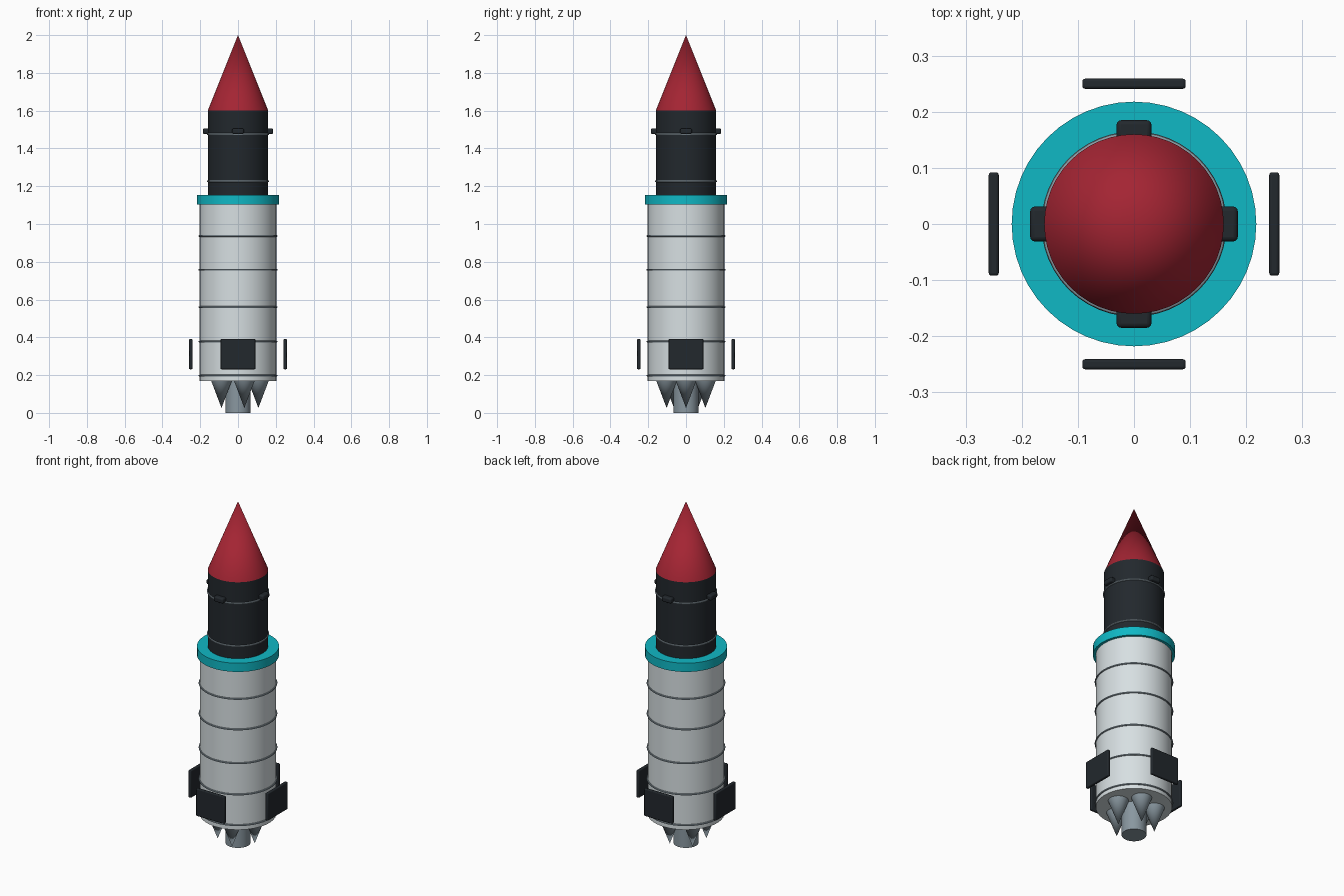
import bpy
from math import pi, radians, sin, cos

if "Cube" in bpy.data.objects:
    bpy.data.objects.remove(bpy.data.objects["Cube"])


def material(name, r, g, b):
    m = bpy.data.materials.new(name)
    m.diffuse_color = (r, g, b, 1)
    m.use_nodes = True
    m.node_tree.nodes["Principled BSDF"].inputs["Base Color"].default_value = m.diffuse_color
    return m


white = material("white_paint", 0.68, 0.74, 0.76)
black = material("black_panel", 0.016, 0.021, 0.026)
red = material("red_paint", 0.37, 0.018, 0.033)
teal = material("teal_paint", 0.005, 0.48, 0.56)
metal = material("engine_metal", 0.25, 0.31, 0.35)


def finish(name, mat, smooth=True):
    ob = bpy.context.object
    ob.name = name
    ob.data.materials.append(mat)
    if smooth:
        bpy.ops.object.shade_smooth_by_angle(angle=radians(35))
    return ob


def stage(name, z0, z1, r0, r1, mat, x=0, y=0, sides=48):
    bpy.ops.mesh.primitive_cone_add(vertices=sides, radius1=r0, radius2=r1,
                                    depth=z1 - z0, location=(x, y, (z0 + z1) / 2))
    return finish(name, mat)


def seam(name, z, radius):
    bpy.ops.mesh.primitive_torus_add(major_radius=radius, minor_radius=0.005,
                                     major_segments=48, minor_segments=8,
                                     location=(0, 0, z))
    return finish(name, metal)


def panel(name, angle, dist, z, size, bevel):
    # Box placed around the axis; size = radial, tangential, vertical
    bpy.ops.mesh.primitive_cube_add(size=1, location=(dist * cos(angle), dist * sin(angle), z))
    ob = bpy.context.object
    ob.scale = size
    bpy.ops.object.transform_apply(location=False, rotation=False, scale=True)
    ob.rotation_euler.z = angle
    b = ob.modifiers.new("rounded_edges", 'BEVEL')
    b.width = bevel
    b.segments = 3
    return finish(name, black)


# Stacked body
stage("booster_body", 0.17, 1.105, 0.203, 0.203, white)
stage("interstage_ring", 1.102, 1.153, 0.218, 0.218, teal)
stage("upper_stage", 1.153, 1.6, 0.16, 0.16, black)
stage("nose_cone", 1.6, 2.0, 0.16, 0, red)

# Thin seam bands
for i, z in enumerate((0.197, 0.377, 0.56, 0.758, 0.937)):
    seam(f"booster_seam_{i + 1}", z, 0.204)
for i, z in enumerate((1.226, 1.476)):
    seam(f"upper_seam_{i + 1}", z, 0.16)

# Landing panels and small steering fins on four sides
for i in range(4):
    a = i * pi / 2
    panel(f"lower_panel_{i + 1}", a, 0.25, 0.311, (0.018, 0.184, 0.16), 0.005)
    panel(f"steering_fin_{i + 1}", a, 0.165, 1.491, (0.04, 0.062, 0.03), 0.008)

# Central engine with five pointed nozzles around it
stage("central_engine", 0, 0.17, 0.066, 0.066, metal, sides=32)
for i in range(5):
    a = i * 2 * pi / 5
    stage(f"outer_nozzle_{i + 1}", 0.026, 0.171, 0, 0.055, metal,
          0.108 * cos(a), 0.108 * sin(a), 32)
